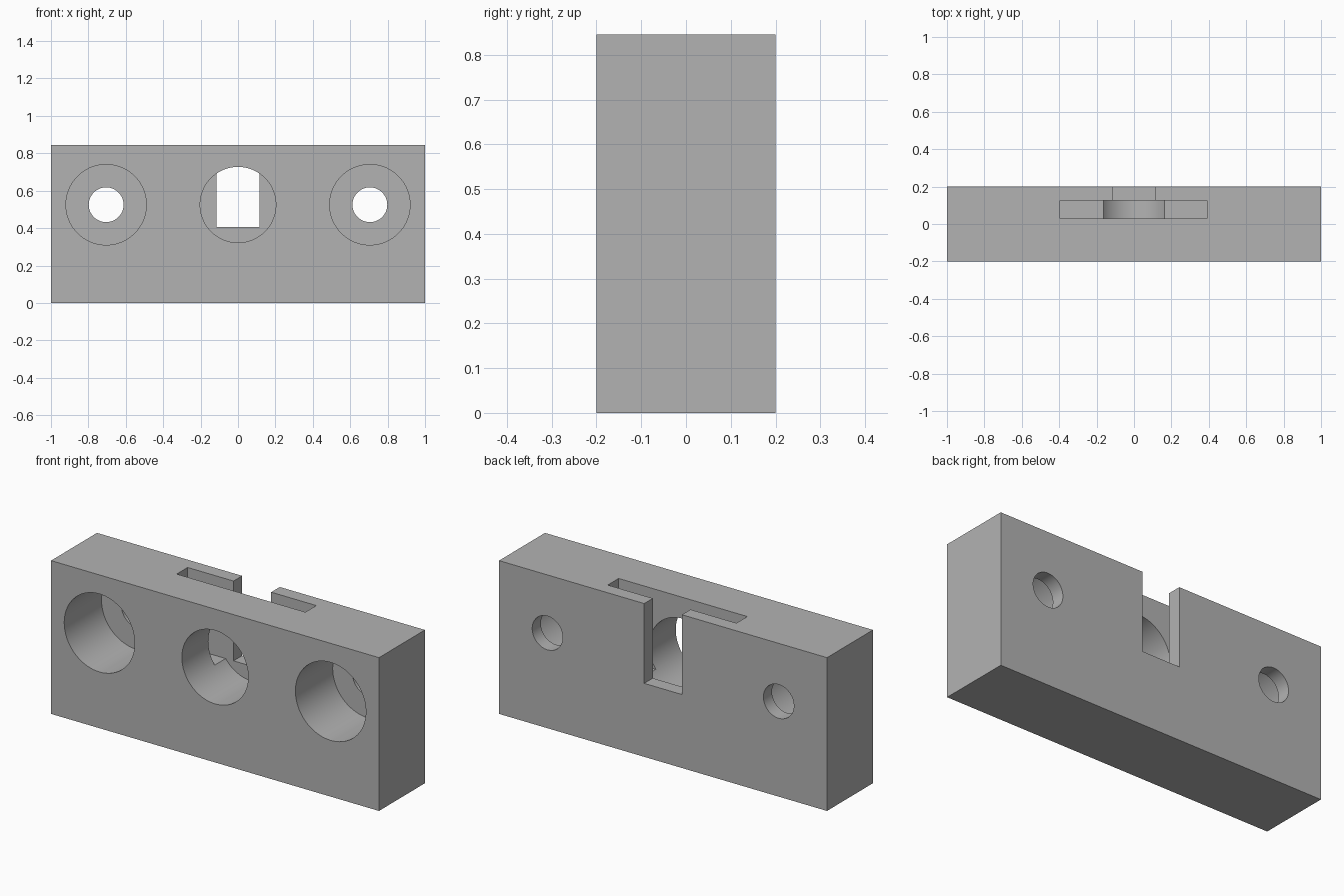
import bpy
import math

old = bpy.data.objects.get("Cube")
if old:
    bpy.data.objects.remove(old, do_unlink=True)

HEIGHT, HALF_DEPTH = 0.845, 0.2
HOLE_Z = 0.525
SHOULDER_Y = 0.125   # where counterbores and wide slot end
SLOT_FLOOR = 0.405


def box(name, low, high):
    """Axis-aligned box between two corners."""
    bpy.ops.mesh.primitive_cube_add(size=1)
    obj = bpy.context.object
    obj.name = name
    obj.location = [(a + b) / 2 for a, b in zip(low, high)]
    obj.scale = [b - a for a, b in zip(low, high)]
    bpy.ops.object.transform_apply(location=True, rotation=True, scale=True)
    return obj


def bore(name, x, radius, y_start, y_end):
    """Cylinder running from front to back."""
    bpy.ops.mesh.primitive_cylinder_add(
        vertices=72, radius=radius, depth=y_end - y_start,
        location=(x, (y_start + y_end) / 2, HOLE_Z),
        rotation=(math.pi / 2, 0, 0))
    obj = bpy.context.object
    obj.name = name
    bpy.ops.object.transform_apply(location=True, rotation=True, scale=True)
    return obj


# Main block
block = box("mounting_block", (-1, -HALF_DEPTH, 0), (1, HALF_DEPTH, HEIGHT))

# Counterbored screw holes on both sides, plus the central front bore
cutters = [bore("center_bore", 0, 0.2025, -0.3, SHOULDER_Y)]
for side, x in (("right", -0.705), ("left", 0.705)):
    cutters.append(bore(side + "_counterbore", x, 0.215, -0.3, SHOULDER_Y))
    cutters.append(bore(side + "_screw_hole", x, 0.093, 0, 0.3))

# T-shaped slot open to the top and the back
cutters.append(box("wide_slot", (-0.395, 0.03, SLOT_FLOOR), (0.39, SHOULDER_Y, 1)))
cutters.append(box("narrow_slot", (-0.115, 0.08, SLOT_FLOOR), (0.115, 0.3, 1)))

# Cut everything out of the block
bpy.ops.object.select_all(action='DESELECT')
bpy.context.view_layer.objects.active = block
block.select_set(True)
for cutter in cutters:
    cutter.hide_render = True
    mod = block.modifiers.new(cutter.name, 'BOOLEAN')
    mod.operation = 'DIFFERENCE'
    mod.solver = 'EXACT'
    mod.object = cutter
    bpy.ops.object.modifier_apply(modifier=mod.name)
    bpy.data.objects.remove(cutter, do_unlink=True)
bpy.ops.object.shade_smooth_by_angle(angle=math.radians(30))

# Plain grey finish
grey = bpy.data.materials.new("light_grey")
grey.use_nodes = True
color = (0.45, 0.45, 0.45, 1)
grey.diffuse_color = color
grey.node_tree.nodes["Principled BSDF"].inputs["Base Color"].default_value = color
block.data.materials.clear()
block.data.materials.append(grey)
